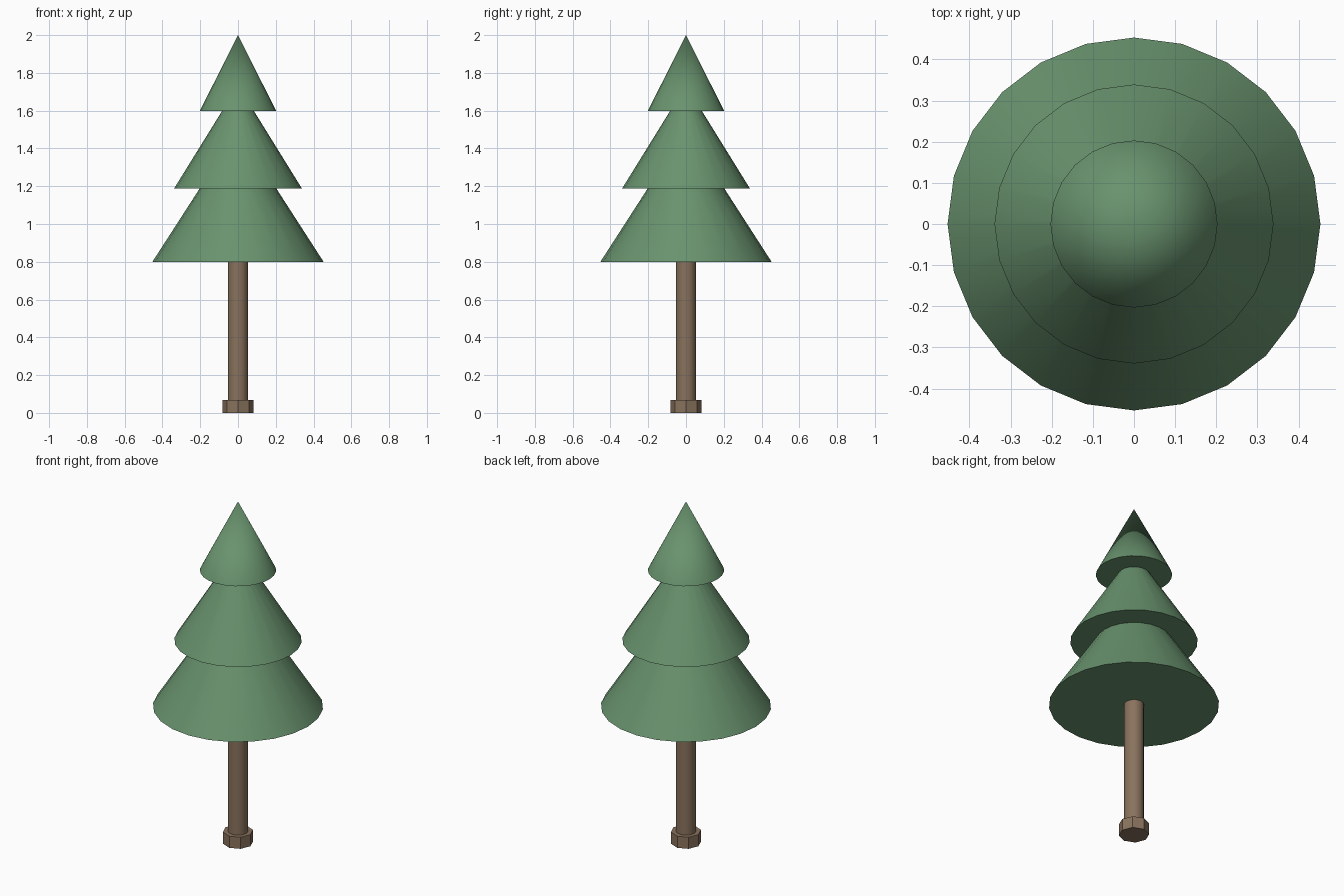
import bpy
import math

cube = bpy.data.objects.get("Cube")
if cube:
    bpy.data.objects.remove(cube, do_unlink=True)


def make_material(name, rgb):
    mat = bpy.data.materials.new(name)
    mat.use_nodes = True
    mat.diffuse_color = (*rgb, 1)
    mat.node_tree.nodes["Principled BSDF"].inputs["Base Color"].default_value = (*rgb, 1)
    return mat


def frustum(name, sides, r_bottom, r_top, z_bottom, z_top, mat):
    """Closed upright cone or cylinder between two heights."""
    bpy.ops.mesh.primitive_cone_add(
        vertices=sides, radius1=r_bottom, radius2=r_top,
        depth=z_top - z_bottom, location=(0, 0, (z_bottom + z_top) / 2))
    obj = bpy.context.object
    obj.name = name
    obj.data.materials.append(mat)
    bpy.ops.object.shade_smooth_by_angle(angle=math.radians(35))
    return obj


green = make_material("needle green", (0.14, 0.29, 0.155))
brown = make_material("bark brown", (0.25, 0.17, 0.11))

# Trunk and its wider foot
frustum("trunk_foot", 8, 0.081, 0.081, 0, 0.068, brown)
frustum("trunk", 12, 0.054, 0.054, 0.06, 0.82, brown)

# Three stacked foliage tiers, each tucked into the one above
tiers = [
    ("lower_foliage", 0.453, 0.195, 0.80, 1.20),
    ("middle_foliage", 0.339, 0.08, 1.187, 1.605),
    ("top_foliage", 0.203, 0, 1.597, 2.0),
]
for name, r_bottom, r_top, z_bottom, z_top in tiers:
    frustum(name, 24, r_bottom, r_top, z_bottom, z_top, green)
